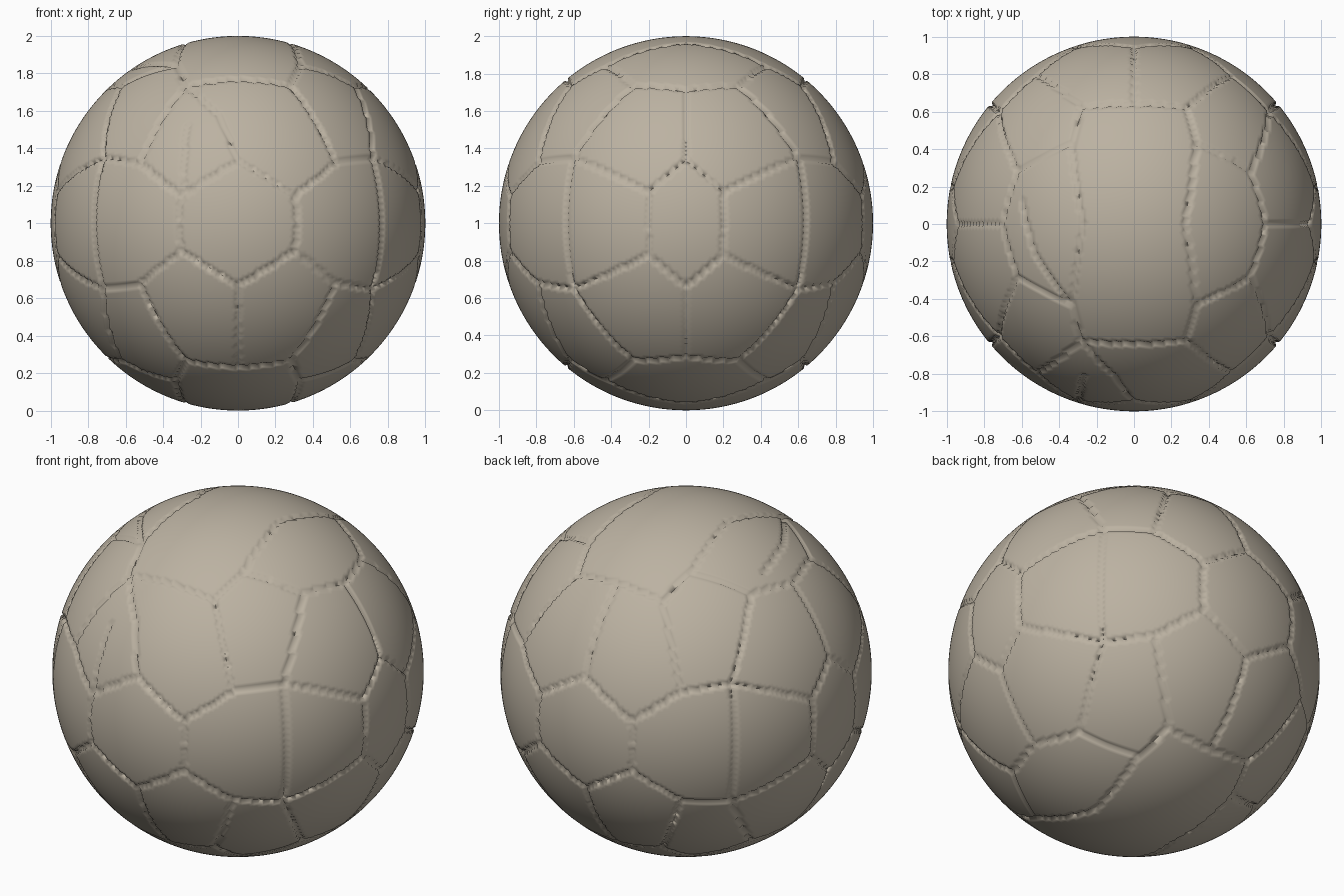
import bpy, bmesh
from mathutils import Vector, kdtree

if "Cube" in bpy.data.objects:
    bpy.data.objects.remove(bpy.data.objects["Cube"])

CENTRE = Vector((0, 0, 1))
DEPTH, REACH = 0.016, 0.0095

# Seam corners in one octant (x, y towards front, z from ball centre)
K = {
    "A": (0, -.94, .33), "N": (0, -.64, .77), "B": (.30, -.94, .145),
    "C": (.52, -.79, .32), "P": (.72, -.60, .35), "Q": (.965, -.20, .17),
    "S": (.94, 0, .34), "M": (.70, 0, .71), "T": (.28, -.62, .73),
    "U": (.33, -.43, .84), "V": (.62, -.28, .73),
    "B0": (.32, -.95, 0), "P0": (.765, -.64, 0), "Q0": (.98, -.20, 0),
    "U0": (.27, 0, .96),
}
SEAMS = "A-B B-B0 B-C C-P C-T P-P0 P-Q P-V Q-S Q-Q0 S-M T-U T-N U-V U-U0 V-M A-N".split()

points = []


def seam(a, b):
    """Sample a great-circle seam between two directions."""
    a, b = Vector(a).normalized(), Vector(b).normalized()
    n = max(2, int(a.angle(b) / 0.002))
    points.extend((a.lerp(b, i / n)).normalized() for i in range(n + 1))


# Mirror the octant pattern to the whole ball
for sx in (1, -1):
    for sy in (1, -1):
        for sz in (1, -1):
            def flip(k):
                x, y, z = K[k]
                return (x * sx, y * sy, z * sz)
            for s in SEAMS:
                i, j = s.split("-")
                # the upper front seam is slanted to the left
                if s == "A-N" and sy == 1 and sz == 1:
                    continue
                seam(flip(i), flip(j))

# Odd seams on the upper front left
seam((0, -.94, .33), (-.10, -.81, .57))
seam((-.10, -.81, .57), (-.28, -.62, .73))
seam((-.29, -.94, .16), (-.27, -.81, .52))
seam((-.33, -.43, .84), (-.53, -.15, .83))
seam((-.53, -.15, .83), (-.60, .14, .79))

tree = kdtree.KDTree(len(points))
for i, p in enumerate(points):
    tree.insert(p, i)
tree.balance()

# Ball body, with nearest vertices pulled onto the seams and sunk
bm = bmesh.new()
bmesh.ops.create_icosphere(bm, subdivisions=7, radius=1)
for v in bm.verts:
    d = v.co.normalized()
    p, _, dist = tree.find(d)
    v.co = (p * (1 - DEPTH) if dist < REACH else d) + CENTRE
for f in bm.faces:
    f.smooth = True
mesh = bpy.data.meshes.new("ball")
bm.to_mesh(mesh)
bm.free()
ball = bpy.data.objects.new("ball", mesh)
bpy.context.collection.objects.link(ball)

# Single warm grey colour
mat = bpy.data.materials.new("warm grey")
mat.diffuse_color = (0.50, 0.445, 0.36, 1)
mat.use_nodes = True
mat.node_tree.nodes["Principled BSDF"].inputs["Base Color"].default_value = mat.diffuse_color
mesh.materials.append(mat)
